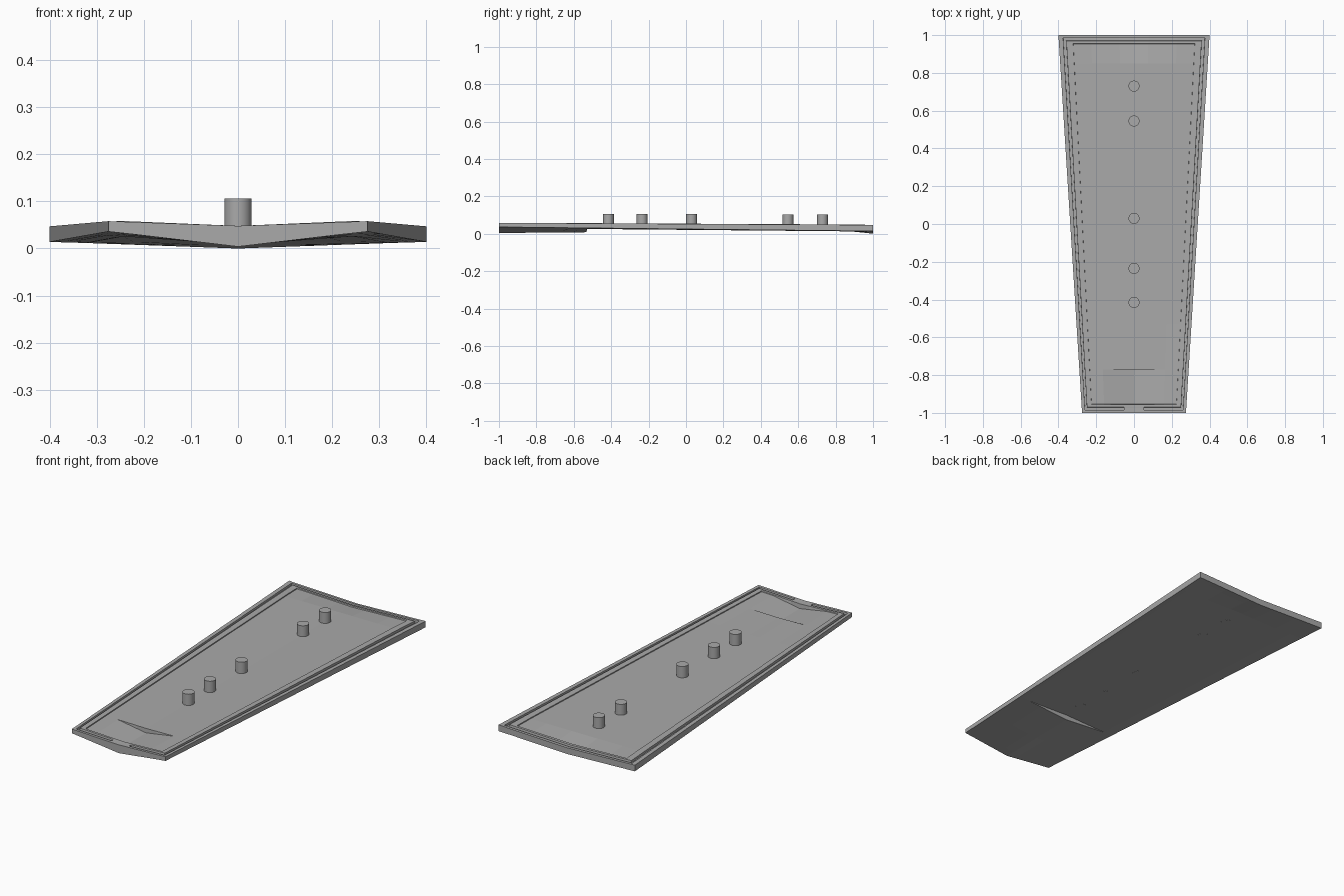
import bpy
import bmesh
import math

if "Cube" in bpy.data.objects:
    bpy.data.objects.remove(bpy.data.objects["Cube"], do_unlink=True)

grey = bpy.data.materials.new("plain_grey")
grey.use_nodes = True
COLOUR = (0.4, 0.4, 0.4, 1)
grey.diffuse_color = COLOUR
grey.node_tree.nodes["Principled BSDF"].inputs["Base Color"].default_value = COLOUR


def lerp(a, b, t):
    return a + (b - a) * t


def along(points, y):
    """Piecewise straight line through (y, z) points."""
    for (y0, z0), (y1, z1) in zip(points, points[1:]):
        if y <= y1:
            return lerp(z0, z1, (y - y0) / (y1 - y0))
    return points[-1][1]


# Centre lines: rim, sunken panel and underside
RIM = [(-1, 0.048), (-0.8, 0.048), (0.85, 0.046), (1, 0.033)]
PANEL = [(-1, 0.024), (-0.771, 0.024), (-0.77, 0.047), (0.85, 0.044), (1, 0.026)]
UNDER = [(-1, 0.004), (-0.531, 0.008), (-0.53, 0.034), (0.85, 0.017), (1, 0)]
STEPS_U = (0.94, 0.90, 0.81)
STEPS_Y = (0.985, 0.97, 0.955)
EPS = 0.001


def half_width(y):
    return lerp(0.275, 0.4, (y + 1) / 2)


def ring(u, y):
    """Rim band: 0 outer rim, 1 groove, 2 ridge, 3 panel."""
    return min(sum(abs(u) < s for s in STEPS_U), sum(abs(y) < s for s in STEPS_Y))


def top_z(u, y):
    u, band = abs(u), ring(u, y)
    edge = lerp(0.058, 0.047, (y + 1) / 2)
    z = lerp(along(RIM, y), edge + 0.002 * (band == 2), u)
    if band == 3:
        shoulder = lerp(along(RIM, y), edge, 0.57) - 0.003
        if u < 0.57:
            return lerp(along(PANEL, y), shoulder, u / 0.57)
        return z - 0.003
    if band == 1 and not (y < -0.9 and u < 0.19):
        z -= 0.01
    return z


def under_z(u, y):
    u = abs(u)
    edge = lerp(0.036, 0.014, (y + 1) / 2)
    shoulder = lerp(lerp(0.006, 0.002, (y + 1) / 2), edge, 0.8)
    if u > 0.8:
        return lerp(shoulder, edge, (u - 0.8) / 0.2)
    return lerp(along(UNDER, y), shoulder, u / 0.8)


# Tapered plate: matching top and underside grids joined by a wall
us = {0, 1, -1}
for s in STEPS_U:
    us |= {sign * (s + d) for sign in (1, -1) for d in (EPS, -EPS)}
for s in (0.57, 0.8, 0.19 + EPS, 0.19 - EPS):
    us |= {s, -s}
ys = {1, -1, 0.85, -0.771, -0.77, -0.531, -0.53}
for s in STEPS_Y:
    ys |= {sign * (s + d) for sign in (1, -1) for d in (EPS, -EPS)}
us, ys = sorted(us), sorted(ys)

bm = bmesh.new()
layers = []
for height in (top_z, under_z):
    layers.append([[bm.verts.new((u * half_width(y), y, height(u, y))) for u in us] for y in ys])
top, under = layers
for j in range(len(ys) - 1):
    for i in range(len(us) - 1):
        for g in layers:
            bm.faces.new((g[j][i], g[j][i + 1], g[j + 1][i + 1], g[j + 1][i]))
for j in (0, -1):
    for i in range(len(us) - 1):
        bm.faces.new((under[j][i], under[j][i + 1], top[j][i + 1], top[j][i]))
for i in (0, -1):
    for j in range(len(ys) - 1):
        bm.faces.new((under[j][i], under[j + 1][i], top[j + 1][i], top[j][i]))
bmesh.ops.recalc_face_normals(bm, faces=bm.faces)
mesh = bpy.data.meshes.new("tapered_plate")
bm.to_mesh(mesh)
bm.free()
mesh.materials.append(grey)
plate = bpy.data.objects.new("tapered_plate", mesh)
bpy.context.collection.objects.link(plate)

# Row of round pegs along the centre
for n, (y, z_top) in enumerate([(-0.415, 0.106), (-0.235, 0.106), (0.03, 0.106),
                                (0.545, 0.102), (0.73, 0.102)]):
    z_low = along(UNDER, y) - 0.001
    bpy.ops.mesh.primitive_cylinder_add(vertices=32, radius=0.029, depth=z_top - z_low,
                                        location=(0, y, (z_top + z_low) / 2))
    peg = bpy.context.object
    peg.name = f"peg_{n + 1}"
    peg.data.materials.append(grey)
    bpy.ops.object.shade_smooth_by_angle(angle=math.radians(30))
